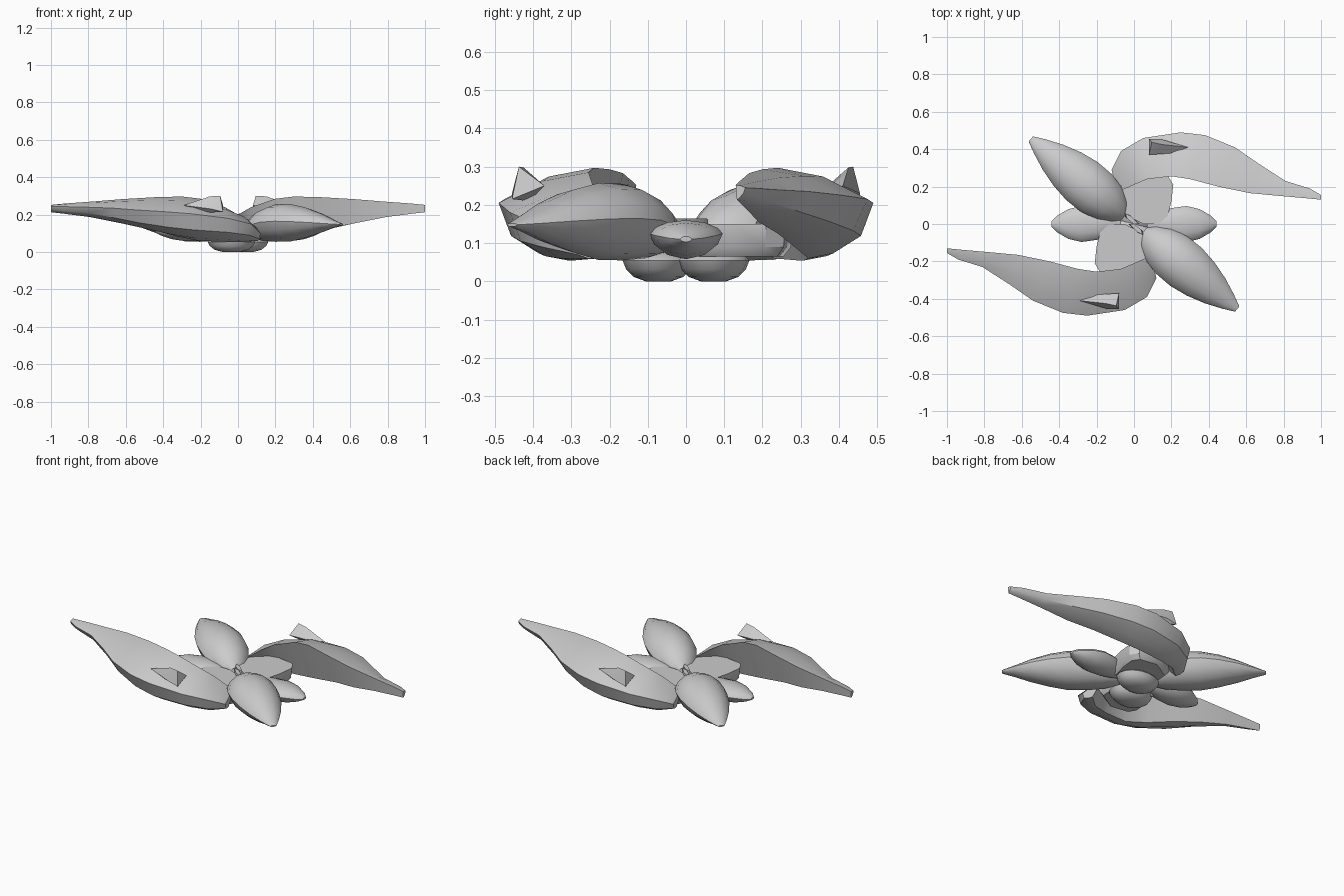
import bpy, bmesh, math
from mathutils import Vector, Matrix

if "Cube" in bpy.data.objects:
    bpy.data.objects.remove(bpy.data.objects["Cube"])

grey = bpy.data.materials.new("plain grey")
grey.diffuse_color = (0.6, 0.6, 0.6, 1)
grey.use_nodes = True
grey.node_tree.nodes["Principled BSDF"].inputs["Base Color"].default_value = grey.diffuse_color


def finish(name, bm, angle=35):
    """Make the part and its half-turn twin."""
    bmesh.ops.recalc_face_normals(bm, faces=bm.faces)
    for side in ("back", "front"):
        me = bpy.data.meshes.new(name)
        bm.to_mesh(me)
        me.materials.append(grey)
        ob = bpy.data.objects.new(f"{side}_{name}", me)
        bpy.context.collection.objects.link(ob)
        bpy.ops.object.select_all(action='DESELECT')
        ob.select_set(True)
        bpy.context.view_layer.objects.active = ob
        bpy.ops.object.shade_smooth_by_angle(angle=math.radians(angle))
        bm.transform(Matrix.Rotation(math.pi, 4, 'Z'))
    bm.free()


def loft(rings):
    """Skin closed rings of points and cap both ends."""
    bm = bmesh.new()
    vs = [[bm.verts.new(p) for p in r] for r in rings]
    n = len(vs[0])
    for a, b in zip(vs, vs[1:]):
        for i in range(n):
            j = (i + 1) % n
            bm.faces.new((a[i], a[j], b[j], b[i]))
    bm.faces.new(vs[0])
    bm.faces.new(vs[-1][::-1])
    return bm


# Long curved arm: inner top edge, outer crease, keel at each station
arm = [
    ((-.09, .17, .13), (-.12, .29, .10), (-.10, .23, .06)),
    ((0, .21, .20), (-.07, .39, .15), (-.03, .29, .055)),
    ((.07, .24, .24), (.05, .46, .18), (.06, .31, .055)),
    ((.20, .255, .285), (.25, .49, .205), (.21, .32, .06)),
    ((.30, .24, .297), (.38, .475, .215), (.33, .29, .085)),
    ((.45, .20, .293), (.54, .41, .225), (.48, .24, .125)),
    ((.62, .165, .283), (.67, .32, .235), (.63, .19, .155)),
    ((.78, .15, .27), (.81, .23, .24), (.79, .16, .187)),
    ((.92, .138, .26), (.94, .19, .243), (.93, .142, .205)),
    ((1, .13, .252), (1, .155, .245), (1, .133, .213)),
]
rings = []
for pts in arm:
    i, o, b = map(Vector, pts)
    w = (o - i).length
    up = Vector((0, 0, 1))
    out = (o - i).normalized()
    top = (i + o) / 2 + up * w * .07
    low1 = o.lerp(b, .33) + (out * .10 - up * .12) * w
    low2 = o.lerp(b, .70) + (out * .06 - up * .10) * w
    low1.z, low2.z = max(low1.z, b.z + .01), max(low2.z, b.z)
    rings.append([i, top, o, low1, low2, b])
finish("curved_arm", loft(rings))

# Small horn on the arm
bm = bmesh.new()
for p in [(.095, .437, .30), (.08, .37, .25), (.08, .455, .215), (.14, .455, .23),
          (.29, .41, .25), (.20, .378, .25), (.15, .425, .298), (.19, .41, .21)]:
    bm.verts.new(p)
bmesh.ops.convex_hull(bm, input=bm.verts)
finish("arm_horn", bm, 30)


def petal(name, stations, angle):
    """Leaf along local x; stations are (x, half width, bottom, crease, top)."""
    rings = []
    for x, w, b, c, t in stations:
        ring = []
        for k in range(12):
            a = 2 * math.pi * k / 12
            s = math.sin(a)
            h = (t - c) if s > 0 else (c - b)
            # pointed side edges, rounded crown and belly
            f = abs(s) ** 1.25
            ring.append((x, w * math.cos(a), c + math.copysign(f, s) * h))
        rings.append(ring)
    bm = loft(rings)
    bm.transform(Matrix.Rotation(math.radians(angle), 4, 'Z'))
    finish(name, bm, 40)


# Large diagonal petals
petal("large_petal", [
    (.065, .030, .085, .115, .145), (.10, .072, .072, .125, .18),
    (.17, .108, .060, .145, .225), (.26, .130, .055, .160, .255),
    (.36, .132, .056, .165, .257), (.46, .116, .075, .163, .240),
    (.56, .087, .100, .158, .210), (.65, .050, .127, .152, .175),
    (.715, .018, .143, .148, .152)], 140.5)

# Small side petals
petal("small_petal", [
    (.07, .035, .085, .11, .13), (.13, .062, .070, .12, .15),
    (.20, .085, .060, .125, .159), (.28, .096, .058, .125, .160),
    (.35, .080, .068, .120, .153), (.41, .045, .087, .113, .135),
    (.44, .015, .103, .110, .118)], 0)

# Root block joining the hub to the arm
outline = [(.17, 0), (.05, .0), (-.05, .05), (-.09, .10), (-.085, .20),
           (.05, .28), (.18, .26), (.21, .21), (.20, .12)]
c = Vector((.06, .14))
levels = []
for z, s in ((.065, .82), (.09, .96), (.15, 1)):
    levels.append([(*(c + (Vector(p) - c) * s), z) for p in outline])
finish("root_block", loft(levels))

# Small ridge across the centre
levels = [[(x * s, y * s, z) for x, y in
           ((-.055, .065), (-.02, .05), (.03, -.0), (0, 0), (-.045, .035))]
          for z, s in ((.10, 1), (.165, .85))]
finish("centre_ridge", loft(levels))

# Rounded hub lobe underneath
profile = [(.35, 0), (.70, .012), (.90, .032), (1, .055), (.8, .075)]
levels = [[(.035 + .128 * r * math.cos(t), .072 + .094 * r * math.sin(t), z)
           for t in (2 * math.pi * k / 16 for k in range(16))] for r, z in profile]
finish("hub_lobe", loft(levels), 50)
